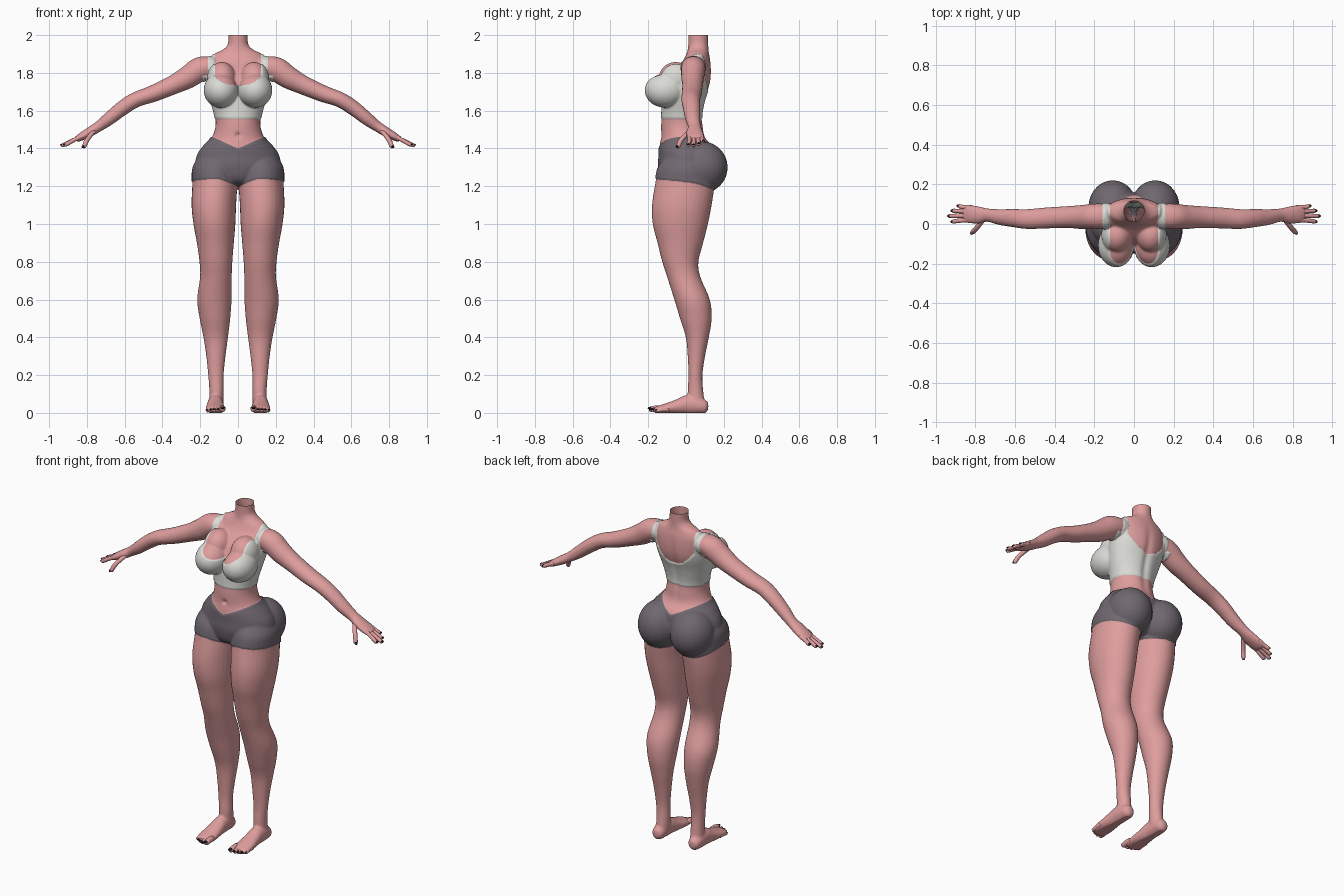
import bpy, bmesh, math
from mathutils import Vector, Matrix

cube = bpy.data.objects.get("Cube")
if cube:
    bpy.data.objects.remove(cube, do_unlink=True)

X, Y, Z = Vector((1, 0, 0)), Vector((0, 1, 0)), Vector((0, 0, 1))


def material(name, rgb):
    m = bpy.data.materials.new(name)
    m.use_nodes = True
    m.diffuse_color = (*rgb, 1)
    bsdf = m.node_tree.nodes["Principled BSDF"]
    bsdf.inputs["Base Color"].default_value = (*rgb, 1)
    bsdf.inputs["Roughness"].default_value = 0.7
    return m


skin = material("skin", (0.74, 0.34, 0.34))
white = material("white cloth", (0.70, 0.70, 0.67))
grey = material("grey cloth", (0.16, 0.137, 0.16))
black = material("dark nail", (0.012, 0.01, 0.012))


def make_object(name, bm, *mats):
    bmesh.ops.recalc_face_normals(bm, faces=bm.faces[:])
    mesh = bpy.data.meshes.new(name)
    bm.to_mesh(mesh)
    bm.free()
    mesh.shade_smooth()
    for m in mats:
        mesh.materials.append(m)
    ob = bpy.data.objects.new(name, mesh)
    bpy.context.collection.objects.link(ob)
    return ob


def spline(a, b, c, d, t):
    return 0.5 * (2*b + (c - a)*t + (2*a - 5*b + 4*c - d)*t*t + (3*b - a - 3*c + d)*t**3)


def loft(bm, rings, u, v, side=1, steps=5, n=32):
    """Closed smooth tube through rings of (x, y, z, radius along u, radius along v)."""
    last = len(rings) - 1
    dense = []
    for i in range(last):
        quad = [rings[min(max(j, 0), last)] for j in range(i - 1, i + 3)]
        dense += [[spline(*k, s / steps) for k in zip(*quad)] for s in range(steps)]
    dense.append(list(rings[-1]))
    loops = []
    for x, y, z, a, b in dense:
        loop = []
        for k in range(n):
            ang = math.tau * k / n
            p = Vector((x, y, z)) + u * (a * math.cos(ang)) + v * (b * math.sin(ang))
            loop.append(bm.verts.new((p.x * side, p.y, p.z)))
        loops.append(loop)
    for l0, l1 in zip(loops, loops[1:]):
        for k in range(n):
            bm.faces.new((l0[k], l0[k - 1], l1[k - 1], l1[k]))
    bm.faces.new(loops[0])
    bm.faces.new(loops[-1][::-1])


def ball(bm, centre, radii, side=1, rot=Matrix.Identity(4)):
    c = Vector((centre[0] * side, centre[1], centre[2]))
    mat = Matrix.Translation(c) @ rot @ Matrix.Diagonal((*radii, 1))
    bmesh.ops.create_uvsphere(bm, u_segments=28, v_segments=16, radius=1, matrix=mat)


# Body volumes: torso, legs, feet, arms
torso = [(1.19, 0, .04, .04), (1.23, 0, .14, .12), (1.30, .005, .215, .148),
         (1.36, .005, .214, .146), (1.41, 0, .182, .14), (1.46, -.015, .138, .117),
         (1.52, -.02, .119, .112), (1.58, -.02, .123, .107), (1.66, -.01, .145, .112),
         (1.74, .01, .162, .118), (1.80, .03, .164, .104), (1.86, .055, .152, .075),
         (1.90, .062, .125, .06), (1.922, .064, .082, .055), (1.95, .065, .055, .053),
         (2.0, .065, .051, .053), (2.05, .065, .051, .053)]
leg = [(1.36, .11, 0, .09, .10), (1.30, .122, 0, .114, .145), (1.22, .122, -.005, .119, .157),
       (1.1, .128, -.022, .118, .158), (1.0, .125, -.03, .111, .146), (.9, .12, -.03, .098, .121),
       (.8, .117, -.03, .087, .096), (.72, .117, -.012, .084, .088), (.6, .125, .032, .091, .094),
       (.5, .122, .052, .081, .084), (.4, .118, .06, .065, .061), (.3, .117, .055, .051, .046),
       (.2, .117, .05, .041, .037), (.12, .114, .05, .038, .041), (.05, .115, .055, .038, .045)]
foot = [(.118, .036, .015, .02), (.10, .034, .034, .036), (.05, .044, .04, .05),
        (0, .044, .042, .05), (-.05, .033, .047, .039), (-.10, .024, .052, .029),
        (-.14, .018, .051, .022), (-.168, .015, .042, .015)]
arm = [(.08, .045, 1.835, .05, .045), (.15, .04, 1.835, .062, .06), (.21, .038, 1.815, .064, .065),
       (.27, .035, 1.775, .06, .06), (.34, .035, 1.738, .055, .051), (.45, .03, 1.69, .053, .045),
       (.54, .025, 1.658, .05, .041), (.61, .03, 1.615, .046, .04), (.68, .035, 1.56, .04, .036),
       (.74, .045, 1.515, .034, .028), (.78, .045, 1.49, .043, .026), (.83, .05, 1.462, .047, .021),
       (.86, .052, 1.446, .04, .014)]
arm_up = Vector((.466, 0, .885))

bm = bmesh.new()
loft(bm, [(0, y, z, a, b) for z, y, a, b in torso], X, Y, n=48)
for s in (1, -1):
    loft(bm, [(x, y, z, a, b) for z, x, y, a, b in leg], X, Y, s)
    loft(bm, [(.12, y, z, a, b) for y, z, a, b in foot], X, Z, s)
    loft(bm, arm, Y, arm_up, s)
    ball(bm, (.09, -.108, 1.708), (.087, .106, .088), s)    # bust
    ball(bm, (.085, -.055, 1.768), (.075, .09, .09), s)     # upper bust
    ball(bm, (.107, .085, 1.30), (.118, .131, .132), s)     # buttock
body = make_object("body", bm)

# Fuse the volumes into one soft surface
fuse = body.modifiers.new("fuse", 'REMESH')
fuse.mode = 'VOXEL'
fuse.voxel_size = 0.006
soft = body.modifiers.new("soften", 'SMOOTH')
soft.factor = 0.5
soft.iterations = 8
graph = bpy.context.evaluated_depsgraph_get()
fused = bpy.data.meshes.new_from_object(body.evaluated_get(graph))
body.modifiers.clear()


# Garment outlines: positive inside the cloth
def top_area(p):
    ax = abs(p.x)
    t = min(ax / .122, 1)
    neck = 1.70 + .085 * t * t if p.y > .03 else 1.735 + .05 * t ** 3
    strap = min(ax - .122, .16 - ax)
    return min(p.z - 1.557, .187 - ax, max(neck - p.z, strap))


def shorts_area(p):
    ax, back = abs(p.x), max(p.y, 0)
    hem = 1.222 - .1 * p.y - 1.3 * back * back - .03 * max(0, 1 - ax / .1)
    waist = 1.40 + min(.065, .45 * ax)
    return min(p.z - hem, waist - p.z, .3 - ax)


areas = {1: top_area, 2: shorts_area}
bm = bmesh.new()
bm.from_mesh(fused)
bmesh.ops.bisect_plane(bm, geom=bm.verts[:] + bm.edges[:] + bm.faces[:],
                       plane_co=(0, 0, 2), plane_no=(0, 0, 1), clear_outer=True)

# Flat soles, navel and spine groove
for v in bm.verts:
    p = v.co
    p.z = max(p.z, 0)
    if p.y < -.05 and 1.4 < p.z < 1.55:
        p.y += .012 * math.exp(-(p.x ** 2 + (p.z - 1.47) ** 2) / .00015)
    if p.y > .03 and 1.42 < p.z < 1.88:
        p.y -= .01 * math.exp(-(p.x / .022) ** 2) * math.sin(math.pi * (p.z - 1.42) / .46)
bm.normal_update()

# Cloth faces, with tidy borders and a slight thickness
for f in bm.faces:
    c = f.calc_center_median()
    f.material_index = next((k for k, area in areas.items() if area(c) > 0), 0)
    f.smooth = True
moves = []
for v in bm.verts:
    kinds = {f.material_index for f in v.link_faces}
    k = max(kinds, default=0)
    if k == 0:
        continue
    if len(kinds) == 1:
        moves.append((v, v.normal * .005))
        continue
    area, e = areas[k], .001
    here = area(v.co)
    grad = Vector([(area(v.co + d * e) - area(v.co - d * e)) / (2 * e) for d in (X, Y, Z)])
    grad -= v.normal * grad.dot(v.normal)
    if grad.length > .2:
        step = grad * (-here / grad.length_squared)
        if step.length > .005:
            step *= .005 / step.length
        moves.append((v, step))
for v, step in moves:
    v.co += step
old = body.data
body.data = bpy.data.meshes.new("body")
bm.to_mesh(body.data)
bm.free()
bpy.data.meshes.remove(old)
for m in (skin, white, grey):
    body.data.materials.append(m)


# Fingers, toes and nails
def digit(bm, nails, points, r, side):
    pts = [Vector(p) for p in points]
    t = (pts[-1] - pts[-2]).normalized()
    across = t.cross(Z).normalized()
    up = across.cross(t)
    tip = pts[-1]
    rings = [(*p, r, r) for p in pts[:-1]]
    rings += [(*(tip - t * r * back), r * k, r * k)
              for back, k in ((1.2, .95), (.6, .8), (.25, .58), (0, .15))]
    loft(bm, rings, across, up, side, steps=3, n=14)
    flip = Vector((side, 1, 1))
    cols = [across * flip, t * flip, up * flip]
    rot = Matrix(cols).transposed().to_4x4()
    ball(nails, tip - t * r * .55 + up * r * .55, (r * .68, r * .85, r * .4), side, rot)


fingers, toes, nails = bmesh.new(), bmesh.new(), bmesh.new()
finger_ends = [(.02, (.92, .012, 1.415)), (.042, (.937, .04, 1.412)),
               (.064, (.92, .067, 1.42)), (.084, (.89, .092, 1.433))]
toe_ends = [(.082, -.197, .016), (.107, -.192, .012), (.127, -.184, .0115),
            (.145, -.173, .011), (.161, -.16, .010)]
for s in (1, -1):
    for y, tip in finger_ends:
        digit(fingers, nails, [(.82, y, 1.467), (.86, y * .9 + tip[1] * .1, 1.449), tip], .0112, s)
    digit(fingers, nails, [(.755, .03, 1.50), (.785, -.008, 1.465),
                           (.803, -.03, 1.438), (.818, -.045, 1.402)], .0125, s)
    for x, y, r in toe_ends:
        digit(toes, nails, [(x, y + .07, r + .008), (x, y + .035, r + .007), (x, y, r)], r, s)
make_object("fingers", fingers, skin)
make_object("toes", toes, skin)
make_object("nails", nails, black)
